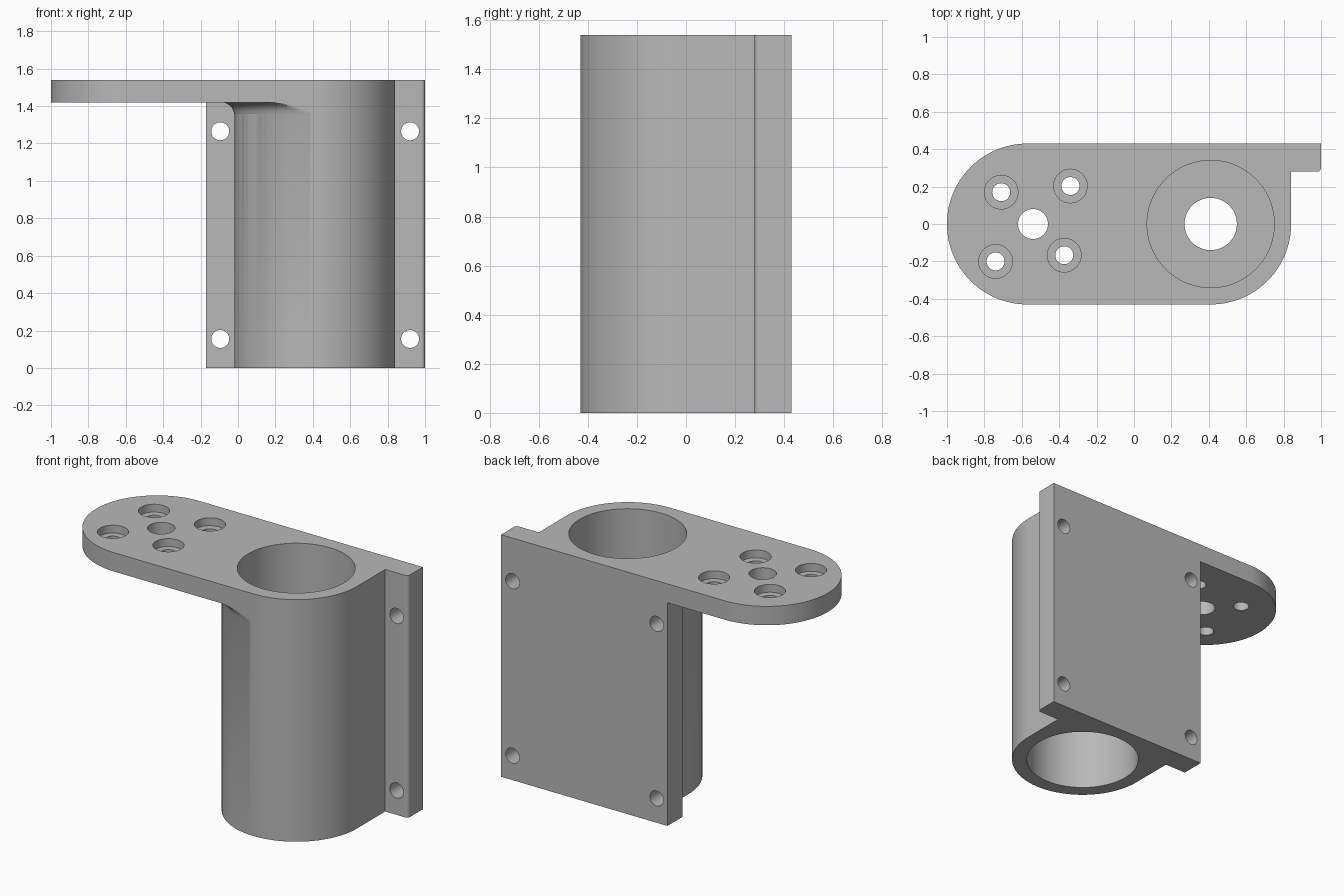
import bpy, bmesh
from math import sin, cos, pi, radians, sqrt

cube = bpy.data.objects.get("Cube")
if cube:
    bpy.data.objects.remove(cube, do_unlink=True)

R = 0.43                 # outer radius of tube and arm end
TUBE_X, END_X = 0.41, -0.57
BACK, FLANGE_Y = 0.43, 0.28
ARM_Z, TOP = 1.42, 1.54
FILLET = 0.07

grey = bpy.data.materials.new("plain grey")
grey.use_nodes = True
colour = (0.48, 0.48, 0.48, 1)
grey.diffuse_color = colour
grey.node_tree.nodes["Principled BSDF"].inputs["Base Color"].default_value = colour


def arc(cx, cy, r, start, end, steps=48):
    angles = [radians(start + (end - start) * i / steps) for i in range(steps + 1)]
    return [(cx + r * cos(a), cy + r * sin(a)) for a in angles]


def loft(name, rings):
    """Closed solid through rings of (outline, z)."""
    bm = bmesh.new()
    loops = [[bm.verts.new((x, y, z)) for x, y in pts] for pts, z in rings]
    n = len(loops[0])
    bm.faces.new(loops[0][::-1])
    bm.faces.new(loops[-1])
    for low, high in zip(loops, loops[1:]):
        for i in range(n):
            j = (i + 1) % n
            bm.faces.new((low[i], low[j], high[j], high[i]))
    bmesh.ops.recalc_face_normals(bm, faces=bm.faces)
    mesh = bpy.data.meshes.new(name)
    bm.to_mesh(mesh)
    bm.free()
    obj = bpy.data.objects.new(name, mesh)
    bpy.context.collection.objects.link(obj)
    return obj


def combine(target, other, operation):
    other.hide_render = True
    mod = target.modifiers.new(operation.lower(), "BOOLEAN")
    mod.operation, mod.solver, mod.object = operation, "EXACT", other
    bpy.context.view_layer.objects.active = target
    bpy.ops.object.modifier_apply(modifier=mod.name)
    bpy.data.objects.remove(other, do_unlink=True)


def drill(x, y, r, z0, z1, steps=48):
    circle = arc(x, y, r, 0, 360, steps)[:-1]
    combine(bracket, loft("hole_cutter", [(circle, z0), (circle, z1)]), "DIFFERENCE")


# Shared right-hand side: rounded flange edge
right_edge = [(TUBE_X + R, FLANGE_Y)] + arc(0.98, FLANGE_Y + 0.02, 0.02, -90, 0, 6) + [(1, BACK)]

# Tube body with mounting flange
body = (arc(TUBE_X, 0, R, 180, 360, 96) + right_edge
        + [(-0.17, BACK), (-0.17, FLANGE_Y), (TUBE_X - R, FLANGE_Y)])
bracket = loft("bracket", [(body, 0), (body, ARM_Z)])

# Arm plate across the top
arm = arc(END_X, 0, R, 90, 270, 96) + arc(TUBE_X, 0, R, 270, 360) + right_edge
combine(bracket, loft("arm_plate", [(arm, ARM_Z), (arm, TOP)]), "UNION")

# Fillet flaring from the tube into the arm underside
rings = []
for i in range(13):
    a = pi / 2 * i / 12
    spread = FILLET * (1 - cos(a)) - 0.003 * (i == 0)
    pts = [(x, max(y, -R + 0.0005)) for x, y in arc(TUBE_X, 0, R + spread, 180, 270)]
    pts += [(TUBE_X, 0.3), (TUBE_X - R - spread, 0.3)]
    rings.append((pts, ARM_Z - FILLET + FILLET * sin(a)))
rings.append((rings[-1][0], ARM_Z + 0.03))
combine(bracket, loft("arm_fillet", rings), "UNION")

# Tube bores from both ends, with a pierced web between
drill(TUBE_X, 0, 0.34, 0.82, TOP + 0.1, 96)
drill(TUBE_X, 0, 0.34, -0.1, 0.72, 96)
drill(TUBE_X, 0, 0.14, 0.6, 0.95)

# Arm centre hole and four counterbored screw holes
drill(-0.54, 0, 0.08, 1.3, 1.7)
for dx, dy in ((-0.17, 0.17), (0.2, 0.203), (-0.2, -0.2), (0.167, -0.167)):
    drill(-0.54 + dx, dy, 0.048, 1.3, 1.7)
    drill(-0.54 + dx, dy, 0.09, TOP - 0.05, 1.7)

# Flange screw holes, running front to back
for x in (-0.095, 0.92):
    for z in (0.155, 1.265):
        circle = arc(0, 0, 0.048, 0, 360)[:-1]
        cutter = loft("flange_hole_cutter", [(circle, -0.12), (circle, 0.12)])
        cutter.location = (x, 0.355, z)
        cutter.rotation_euler.x = pi / 2
        bpy.context.view_layer.update()
        combine(bracket, cutter, "DIFFERENCE")

# Finish
bracket.data.materials.clear()
bracket.data.materials.append(grey)
bpy.ops.object.select_all(action="DESELECT")
bracket.select_set(True)
bpy.context.view_layer.objects.active = bracket
bpy.ops.object.shade_smooth_by_angle(angle=radians(25))
